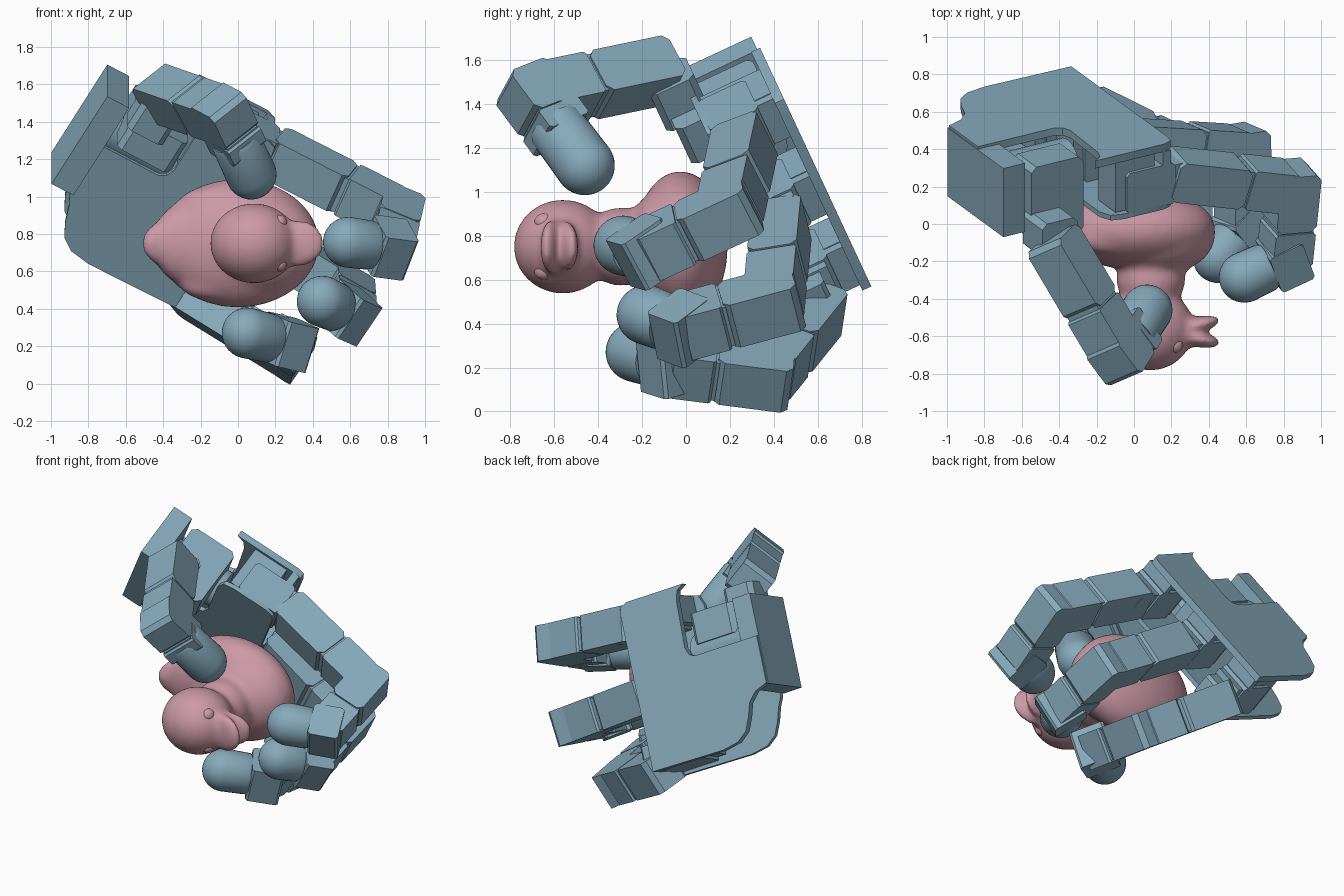
import bpy, bmesh, math
from mathutils import Vector, Matrix

if "Cube" in bpy.data.objects:
    bpy.data.objects.remove(bpy.data.objects["Cube"])

# Palm axes: F along the fingers, U across the palm, N out of the back
F = Vector((0.866, 0.2115, -0.453))
U = Vector((0.5, -0.366, 0.785))
N = Vector((0.0, 0.906, 0.423))


def P(f, u, n):
    return F * f + U * u + N * n


def material(name, col):
    m = bpy.data.materials.new(name)
    m.diffuse_color = col
    m.use_nodes = True
    m.node_tree.nodes["Principled BSDF"].inputs["Base Color"].default_value = m.diffuse_color
    return m


BLUE = material("blue", (0.24, 0.40, 0.50, 1))
PINK = material("pink", (0.60, 0.32, 0.38, 1))


def finish(name, bm, mat, angle=30):
    bmesh.ops.recalc_face_normals(bm, faces=bm.faces)
    me = bpy.data.meshes.new(name)
    bm.to_mesh(me)
    bm.free()
    me.materials.append(mat)
    ob = bpy.data.objects.new(name, me)
    bpy.context.collection.objects.link(ob)
    bpy.ops.object.select_all(action='DESELECT')
    ob.select_set(True)
    bpy.context.view_layer.objects.active = ob
    bpy.ops.object.shade_smooth_by_angle(angle=math.radians(angle))
    return ob


def add_prism(bm, pts, o, ax, ay, az, z0, z1):
    """Extrude a 2D profile lying on axes ax, ay from z0 to z1 along az."""
    rings = [[bm.verts.new(o + ax * x + ay * y + az * z) for x, y in pts] for z in (z0, z1)]
    bm.faces.new(rings[0])
    bm.faces.new(rings[1][::-1])
    k = len(pts)
    for i in range(k):
        j = (i + 1) % k
        bm.faces.new((rings[0][i], rings[0][j], rings[1][j], rings[1][i]))


def rect(x0, x1, y0, y1, c=0.0):
    if c == 0:
        return [(x0, y0), (x1, y0), (x1, y1), (x0, y1)]
    return [(x0 + c, y0), (x1 - c, y0), (x1, y0 + c), (x1, y1 - c),
            (x1 - c, y1), (x0 + c, y1), (x0, y1 - c), (x0, y0 + c)]


def palm_box(bm, f, u, n, c=0.0):
    add_prism(bm, rect(*f, *n, c), Vector(), F, N, U, *u)


def circle(r, k=28, cx=0, cy=0):
    return [(cx + r * math.cos(2 * math.pi * i / k), cy + r * math.sin(2 * math.pi * i / k)) for i in range(k)]


def link(name, a, b, side, back, front, w=0.23, t=0.23):
    """Chamfered servo block joined to a bracket by a narrow seam."""
    d = (b - a).normalized()
    up = d.cross(side).normalized()
    L = (b - a).length
    h = t / 2
    bm = bmesh.new()
    add_prism(bm, rect(-back, L * 0.52, -h, h, 0.03), a, d, up, side, -w / 2, w / 2)
    add_prism(bm, rect(L * 0.5, L * 0.55, -h + .012, h - .012), a, d, up, side, -w / 2 + .01, w / 2 - .01)
    add_prism(bm, rect(L * 0.54, L + front, -h, h, 0.012), a, d, up, side, -w / 2, w / 2)
    finish(name, bm, BLUE)


def end_link(name, a, b, side, back, w=0.25):
    """Single open-ended block that holds the fingertip."""
    d = (b - a).normalized()
    side = (side - d * side.dot(d)).normalized()
    up = d.cross(side)
    L = (b - a).length
    h = w / 2
    bm = bmesh.new()
    add_prism(bm, rect(-back, L * 0.4, -h + .01, h - .01, 0.015), a, d, up, side, -h, h)
    finish(name + "_end_link", bm, BLUE)
    fingertip(name + "_tip", a, b)


def fingertip(name, j, tip, r=0.136):
    d = (tip - j).normalized()
    side = d.orthogonal().normalized()
    up = d.cross(side)
    # dome profile revolved around the fingertip axis
    x0 = -max(0.1, (tip - j).length * 0.62)
    prof = [(x0, r * 0.9), (x0 + .02, r * 0.97)] + [(r * math.sin(q), r * math.cos(q)) for q in
                                                    [math.pi / 2 * i / 10 for i in range(10)]]
    bm = bmesh.new()
    k = 32
    rings = [[bm.verts.new(tip + d * x + (side * math.cos(2 * math.pi * i / k) + up * math.sin(2 * math.pi * i / k)) * q)
              for i in range(k)] for x, q in prof]
    for A, B in zip(rings, rings[1:]):
        for i in range(k):
            bm.faces.new((A[i], A[(i + 1) % k], B[(i + 1) % k], B[i]))
    bm.faces.new(rings[0])
    end = bm.verts.new(tip + d * r)
    for i in range(k):
        bm.faces.new((rings[-1][i], rings[-1][(i + 1) % k], end))
    finish(name, bm, BLUE, 40)


# Palm back plate and front cover share one outline with a thumb cut-out
outline = [(-.37, -.03), (-.9, -.04), (-1.02, -.02), (-1.09, .03), (-1.13, .11), (-1.16, .2), (-1.22, .26),
           (-1.31, .29), (-1.31, .6), (-1.15, .6), (-.84, .6), (-.8, .62), (-.78, .67), (-.79, .98),
           (-.81, 1.04), (-.86, 1.07), (-.43, 1.07), (-.38, 1.05), (-.37, 1.0)]
bm = bmesh.new()
add_prism(bm, outline, Vector(), F, U, N, .96, 1.005)
finish("palm_plate", bm, BLUE)
cover = [(max(f, -1.19), u) for f, u in outline[:13]] + [(-.78, .98), (-.75, 1.05), (-.68, 1.07)] + outline[16:]
bm = bmesh.new()
add_prism(bm, cover, Vector(), F, U, N, .62, .65)
finish("palm_front_cover", bm, BLUE)

# Wrist block at the thumb end of the palm
bm = bmesh.new()
palm_box(bm, (-1.315, -1.18), (.285, .88), (.585, .99))
finish("wrist_block", bm, BLUE)

# Thumb motor lying in the cut-out, and the thumb mount beside it
bm = bmesh.new()
add_prism(bm, circle(.13, 28, .64, .81), Vector(), U, N, F, -1.18, -.78)
finish("thumb_motor", bm, BLUE)
bm = bmesh.new()
palm_box(bm, (-1.14, -.82), (.68, .88), (.5, .95), .03)
palm_box(bm, (-1.16, -.94), (.82, 1.03), (.46, .68), .03)
finish("thumb_mount", bm, BLUE)

# Three fingers: knuckle, middle joint, last joint, fingertip
fingers = {
    "upper_finger": (.96, P(-.25, .98, .74), P(.365, 1.06, .56), P(.33, 1.04, .14), P(.109, .992, .061)),
    "middle_finger": (.51, P(-.25, .51, .74), P(.36, .53, .57), P(.33, .60, .14), P(.153, .636, .023)),
    "lower_finger": (.10, P(-.25, .03, .72), P(.22, .12, .40), P(.115, .33, .03), P(-.128, .321, -.094)),
}
for name, (u, k, j1, j2, tip) in fingers.items():
    # stepped servo base between the two palm plates
    bm = bmesh.new()
    palm_box(bm, (-.66, -.36), (u - .11, u + .11), (.64, .88), .02)
    palm_box(bm, (-.72, -.48), (u - .09, u + .09), (.66, .96))
    palm_box(bm, (-.44, -.39), (u - .11, u + .11), (.72, .96))
    palm_box(bm, (-.4, -.31), (u - .1, u + .1), (.68, .86))
    palm_box(bm, (-.33, -.2), (u - .09, u + .09), (.66, .82), .02)
    finish(name + "_base", bm, BLUE)
    side = (j1 - k).cross(j2 - j1).normalized()
    link(name + "_first_link", k, j1, side, .1, -.03)
    link(name + "_second_link", j1, j2, side, .115, .0)
    end_link(name, j2, tip, side, .1)

# Thumb: long link, end link and tip
t1, t2, tt = Vector((-.39, -.16, 1.54)), Vector((-.075, -.69, 1.43)), Vector((.07, -.46, 1.12))
side = (t2 - t1).cross(tt - t2).normalized()
link("thumb_long_link", t1, t2, side, .1, .02)
link("thumb_end_link", t2, t2.lerp(tt, .55), side, .115, 0)
fingertip("thumb_tip", t2, tt)


def blob(bm, c, r, tilt=0):
    m = Matrix.Translation(c) @ Matrix.Rotation(math.radians(tilt), 4, 'Z') @ Matrix.Diagonal((*r, 1))
    bmesh.ops.create_icosphere(bm, subdivisions=4, radius=1, matrix=m)


# Toy duck, lying so that its head points to the front and its beak to the right
Z = .75
bm = bmesh.new()
blob(bm, (.0, -.025, Z), (.435, .215, .345))
blob(bm, (.1, -.06, Z), (.335, .22, .28))
blob(bm, (-.25, -.04, Z), (.22, .14, .23), 20)
blob(bm, (-.37, -.085, Z), (.16, .07, .13), 28)
blob(bm, (.09, -.3, Z), (.185, .16, .18))
blob(bm, (.085, -.56, Z), (.235, .225, .215))
for s in (-1, 1):
    blob(bm, (-.02, -.04, Z + s * .23), (.29, .12, .09), 8)
blob(bm, (.27, -.575, Z), (.11, .08, .11))
blob(bm, (.32, -.545, Z), (.15, .045, .12), 14)
blob(bm, (.32, -.61, Z), (.15, .045, .13), -12)
duck = finish("toy_duck", bm, PINK)
rm = duck.modifiers.new("fuse", 'REMESH')
rm.mode = 'VOXEL'
rm.voxel_size = 0.018
rm.use_smooth_shade = True
sm = duck.modifiers.new("soften", 'SMOOTH')
sm.factor = 0.5
sm.iterations = 18

# Duck eyes
for s, n in ((-1, "lower"), (1, "upper")):
    bm = bmesh.new()
    blob(bm, (.22, -.645, Z + s * .11), (.042, .045, .042))
    finish("duck_eye_" + n, bm, PINK, 60)
